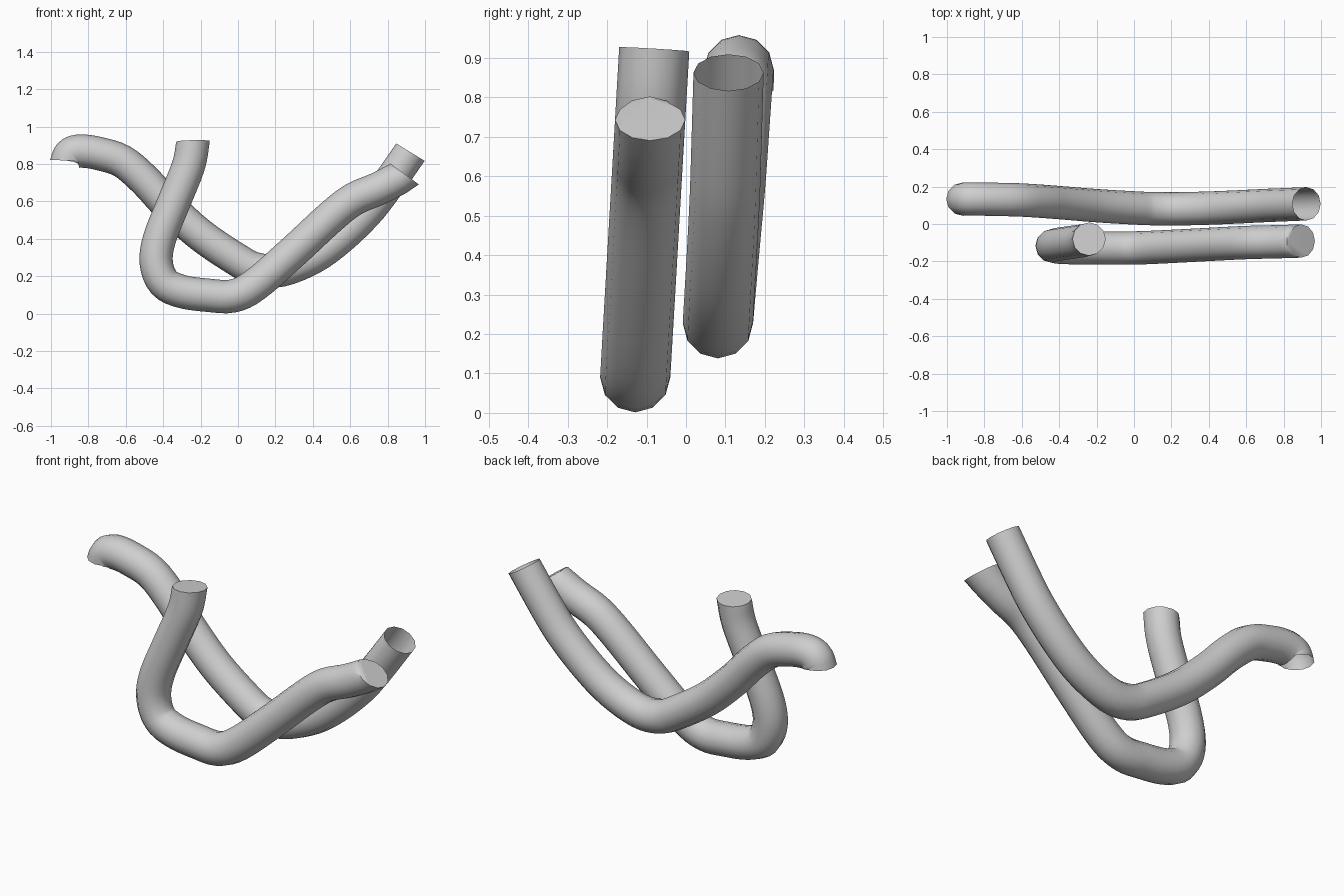
import bpy, bmesh, math
from mathutils import Vector

if "Cube" in bpy.data.objects:
    bpy.data.objects.remove(bpy.data.objects["Cube"])

SIDES, R, STEPS = 12, 0.089, 4
grey = bpy.data.materials.new("light grey")
grey.diffuse_color = (0.62, 0.62, 0.62, 1)
grey.use_nodes = True
grey.node_tree.nodes["Principled BSDF"].inputs["Base Color"].default_value = grey.diffuse_color


def spline(p, i, t):
    """Catmull-Rom position and tangent on segment i."""
    a = p[i - 1] if i > 0 else 2 * p[0] - p[1]
    d = p[i + 2] if i + 2 < len(p) else 2 * p[-1] - p[-2]
    b, c = p[i], p[i + 1]
    k1, k2, k3 = c - a, 2 * a - 5 * b + 4 * c - d, 3 * b - a - 3 * c + d
    pos = b + 0.5 * (k1 * t + k2 * t * t + k3 * t ** 3)
    return pos, (k1 + 2 * k2 * t + 3 * k3 * t * t).normalized()


def tube(name, points, start_dir, end_dir, capped):
    p = [Vector(q) for q in points]
    rings = [spline(p, i, s / STEPS) for i in range(len(p) - 1) for s in range(STEPS)]
    rings.append((p[-1], None))
    # the end cuts have their own directions
    rings[0] = (rings[0][0], Vector(start_dir).normalized())
    rings[-1] = (rings[-1][0], Vector(end_dir).normalized())
    bm = bmesh.new()
    loops = []
    for pos, tan in rings:
        side = (Vector((0, 1, 0)) - tan * tan.y).normalized()
        up = tan.cross(side)
        loops.append([bm.verts.new(pos + R * (math.cos(a) * side + math.sin(a) * up))
                      for a in (2 * math.pi * k / SIDES for k in range(SIDES))])
    for l0, l1 in zip(loops, loops[1:]):
        for k in range(SIDES):
            j = (k + 1) % SIDES
            bm.faces.new((l0[k], l0[j], l1[j], l1[k]))
    if capped:
        bm.faces.new(loops[0][::-1])
        bm.faces.new(loops[-1])
    me = bpy.data.meshes.new(name)
    bm.to_mesh(me)
    bm.free()
    me.materials.append(grey)
    ob = bpy.data.objects.new(name, me)
    bpy.context.collection.objects.link(ob)
    bpy.ops.object.select_all(action='DESELECT')
    ob.select_set(True)
    bpy.context.view_layer.objects.active = ob
    bpy.ops.object.shade_smooth_by_angle(angle=math.radians(50))


# front tube: hook on the left, long rise to the right, flat closed ends
front = [(-0.24, 0.922), (-0.265, 0.79), (-0.345, 0.59), (-0.42, 0.40), (-0.437, 0.27),
         (-0.395, 0.165), (-0.30, 0.118), (-0.16, 0.098), (-0.03, 0.094), (0.09, 0.152),
         (0.30, 0.335), (0.50, 0.52), (0.62, 0.612), (0.75, 0.668), (0.895, 0.743)]
tube("front_tube", [(x, -0.134 + 0.058 * z, z) for x, z in front],
     (0.02, -0.06, -1), (0.59, 0, 0.81), True)

# back tube: downturned left end, shallow dip, open ends
back = [(-0.915, 0.133, 0.818), (-0.892, 0.134, 0.856), (-0.84, 0.134, 0.869),
        (-0.75, 0.132, 0.857), (-0.62, 0.129, 0.815), (-0.50, 0.122, 0.715),
        (-0.37, 0.112, 0.575), (-0.20, 0.098, 0.42), (0.0, 0.086, 0.285),
        (0.10, 0.082, 0.237), (0.23, 0.081, 0.232), (0.40, 0.085, 0.30),
        (0.545, 0.091, 0.405), (0.685, 0.098, 0.54), (0.78, 0.102, 0.66),
        (0.922, 0.108, 0.863)]
tube("back_tube", back, (0.05, 0, 1), (0.52, 0, 0.85), False)
